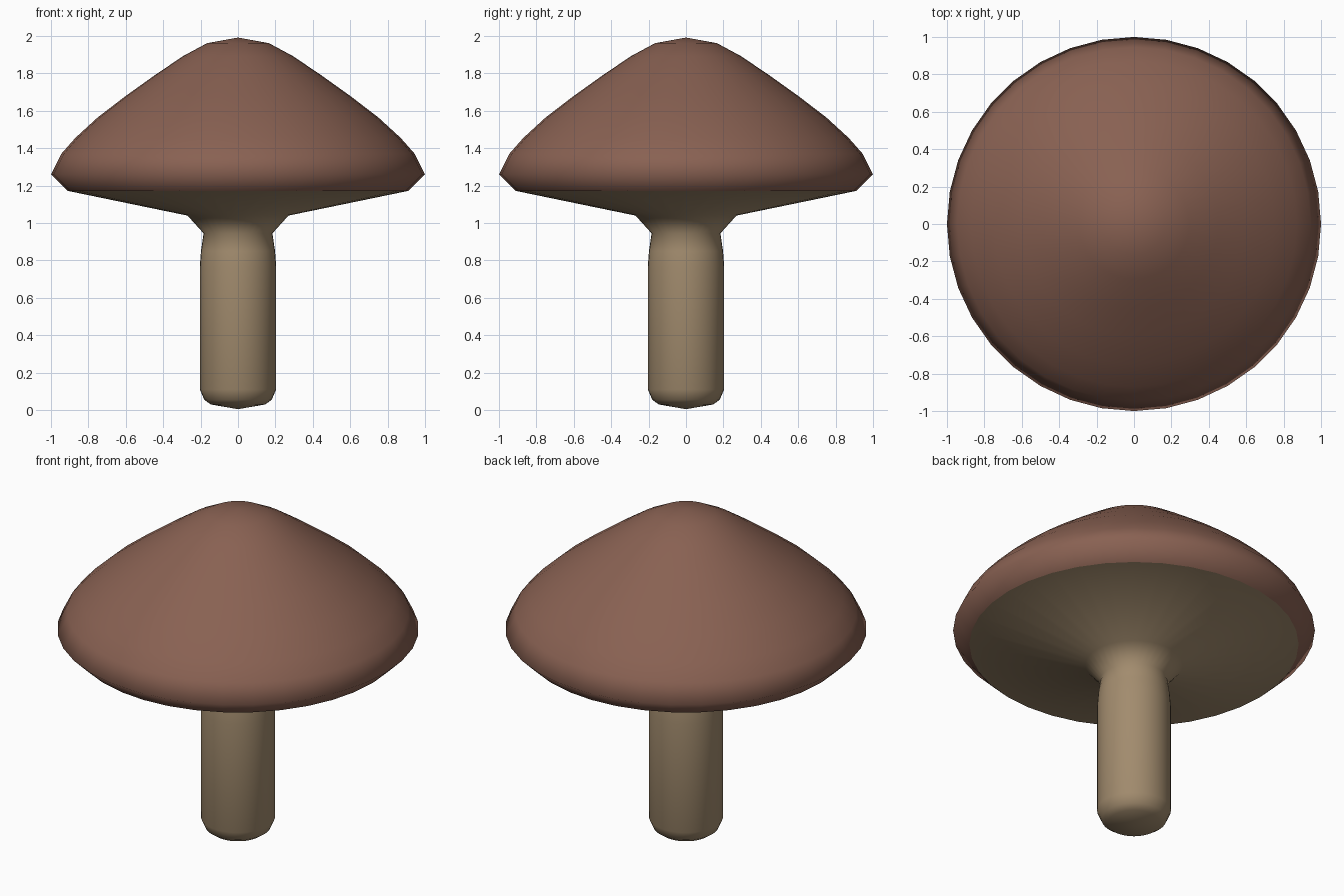
import bpy, bmesh, math

if "Cube" in bpy.data.objects:
    bpy.data.objects.remove(bpy.data.objects["Cube"])

SIDES = 36

def material(name, rgb):
    m = bpy.data.materials.new(name)
    m.diffuse_color = (*rgb, 1)
    m.use_nodes = True
    m.node_tree.nodes["Principled BSDF"].inputs["Base Color"].default_value = m.diffuse_color
    return m

def lathe(name, profile, mat):
    """Spin (radius, z) points, listed bottom to top, around the z axis."""
    bm = bmesh.new()
    rings = []
    for r, z in profile:
        if r == 0:
            rings.append([bm.verts.new((0, 0, z))] * SIDES)
        else:
            rings.append([bm.verts.new((r * math.cos(2 * math.pi * i / SIDES),
                                        r * math.sin(2 * math.pi * i / SIDES), z))
                          for i in range(SIDES)])
    for a, b in zip(rings, rings[1:]):
        for i in range(SIDES):
            j = (i + 1) % SIDES
            corners = dict.fromkeys((a[i], a[j], b[j], b[i]))
            bm.faces.new(list(corners)).smooth = True
    mesh = bpy.data.meshes.new(name)
    bm.to_mesh(mesh)
    bm.free()
    mesh.materials.append(mat)
    obj = bpy.data.objects.new(name, mesh)
    bpy.context.collection.objects.link(obj)
    return obj

brown = material("cap_brown", (0.25, 0.12, 0.085))
beige = material("stem_beige", (0.36, 0.26, 0.155))

# Stem flaring out into the underside of the cap
lathe("stem_and_underside",
      [(0, 0.005), (0.145, 0.03), (0.18, 0.055), (0.204, 0.11), (0.204, 0.77),
       (0.198, 0.85), (0.184, 0.945), (0.27, 1.04), (0.91, 1.172)], beige)

# Domed cap with a tucked-in rim
lathe("cap",
      [(0.91, 1.172), (1.0, 1.26), (0.945, 1.37), (0.87, 1.455), (0.75, 1.565),
       (0.6, 1.68), (0.45, 1.787), (0.295, 1.892), (0.165, 1.962), (0, 1.992)], brown)
